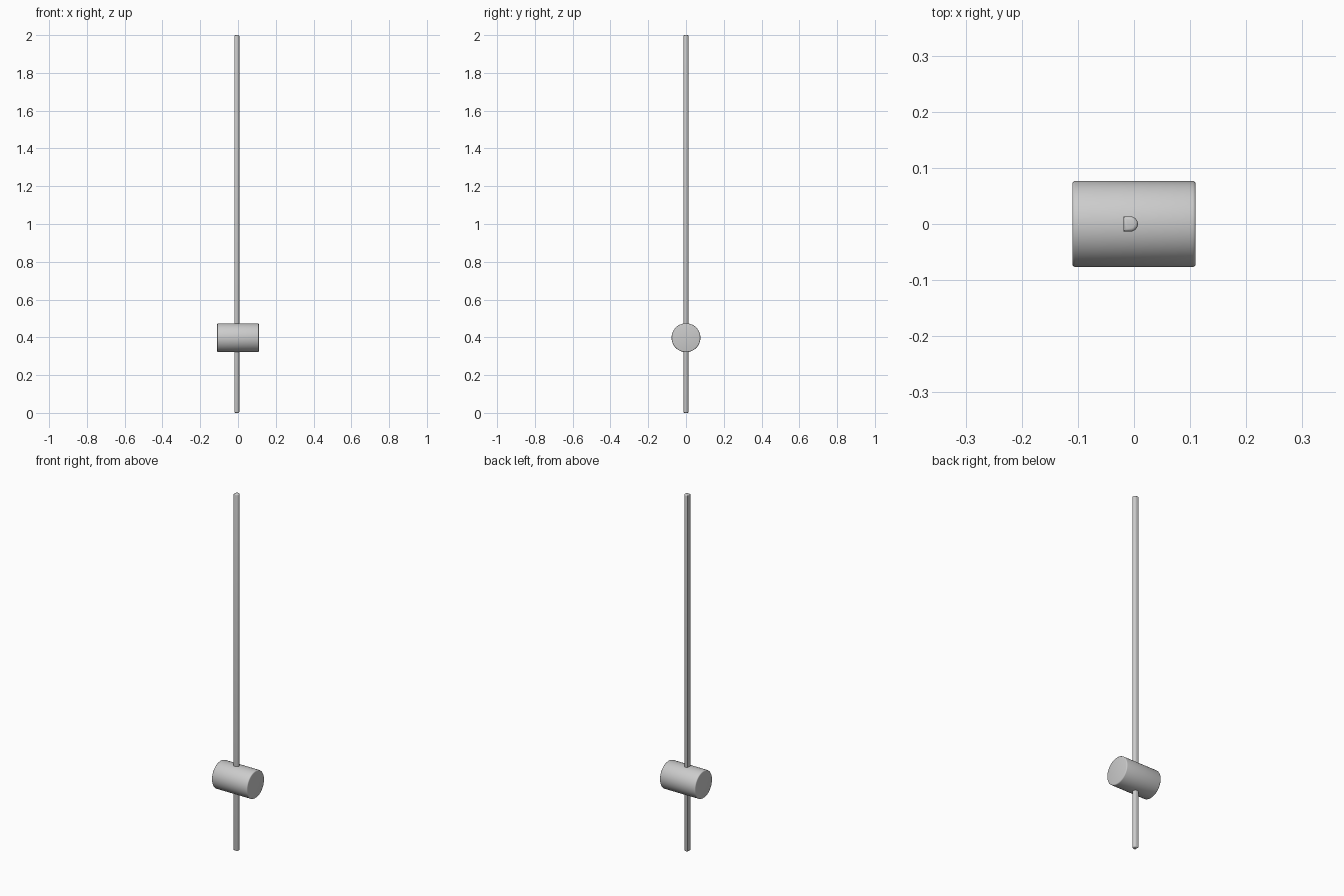
import bpy, bmesh, math
from mathutils import Matrix

if "Cube" in bpy.data.objects:
    bpy.data.objects.remove(bpy.data.objects["Cube"])

grey = bpy.data.materials.new("light_grey")
grey.diffuse_color = (0.6, 0.6, 0.6, 1)
grey.use_nodes = True
grey.node_tree.nodes["Principled BSDF"].inputs["Base Color"].default_value = grey.diffuse_color


def finish(name, bm, bevel, segments):
    """Turn a bmesh into a named, rounded, smooth-shaded object."""
    bmesh.ops.recalc_face_normals(bm, faces=bm.faces)
    # round only the rims of the flat end caps
    caps = [f for f in bm.faces if len(f.verts) > 4]
    rims = list({e for f in caps for e in f.edges})
    bmesh.ops.bevel(bm, geom=rims, offset=bevel, segments=segments,
                    profile=0.5, affect='EDGES')
    me = bpy.data.meshes.new(name)
    bm.to_mesh(me)
    bm.free()
    me.materials.append(grey)
    ob = bpy.data.objects.new(name, me)
    bpy.context.collection.objects.link(ob)
    bpy.ops.object.select_all(action='DESELECT')
    ob.select_set(True)
    bpy.context.view_layer.objects.active = ob
    bpy.ops.object.shade_smooth_by_angle(angle=math.radians(35))


# Rod: D-shaped section, flat on the -x side
R, FLAT, CX = 0.0135, -0.019, -0.0065
outline = [(FLAT, -R)]
for i in range(17):
    a = math.radians(-90 + 180 * i / 16)
    outline.append((CX + R * math.cos(a), R * math.sin(a)))
outline.append((FLAT, R))
bm = bmesh.new()
base = bm.faces.new([bm.verts.new((x, y, 0)) for x, y in outline])
top = bmesh.ops.extrude_face_region(bm, geom=[base], use_keep_orig=True)["geom"]
for v in top:
    if isinstance(v, bmesh.types.BMVert):
        v.co.z = 2.0
finish("rod", bm, 0.006, 3)

# Cross drum: horizontal cylinder the rod passes through
bm = bmesh.new()
bmesh.ops.create_cone(bm, cap_ends=True, segments=64, radius1=0.0765,
                      radius2=0.0765, depth=0.22,
                      matrix=Matrix.Translation((0, 0, 0.398))
                      @ Matrix.Rotation(math.pi / 2, 4, 'Y'))
finish("cross_drum", bm, 0.005, 3)
